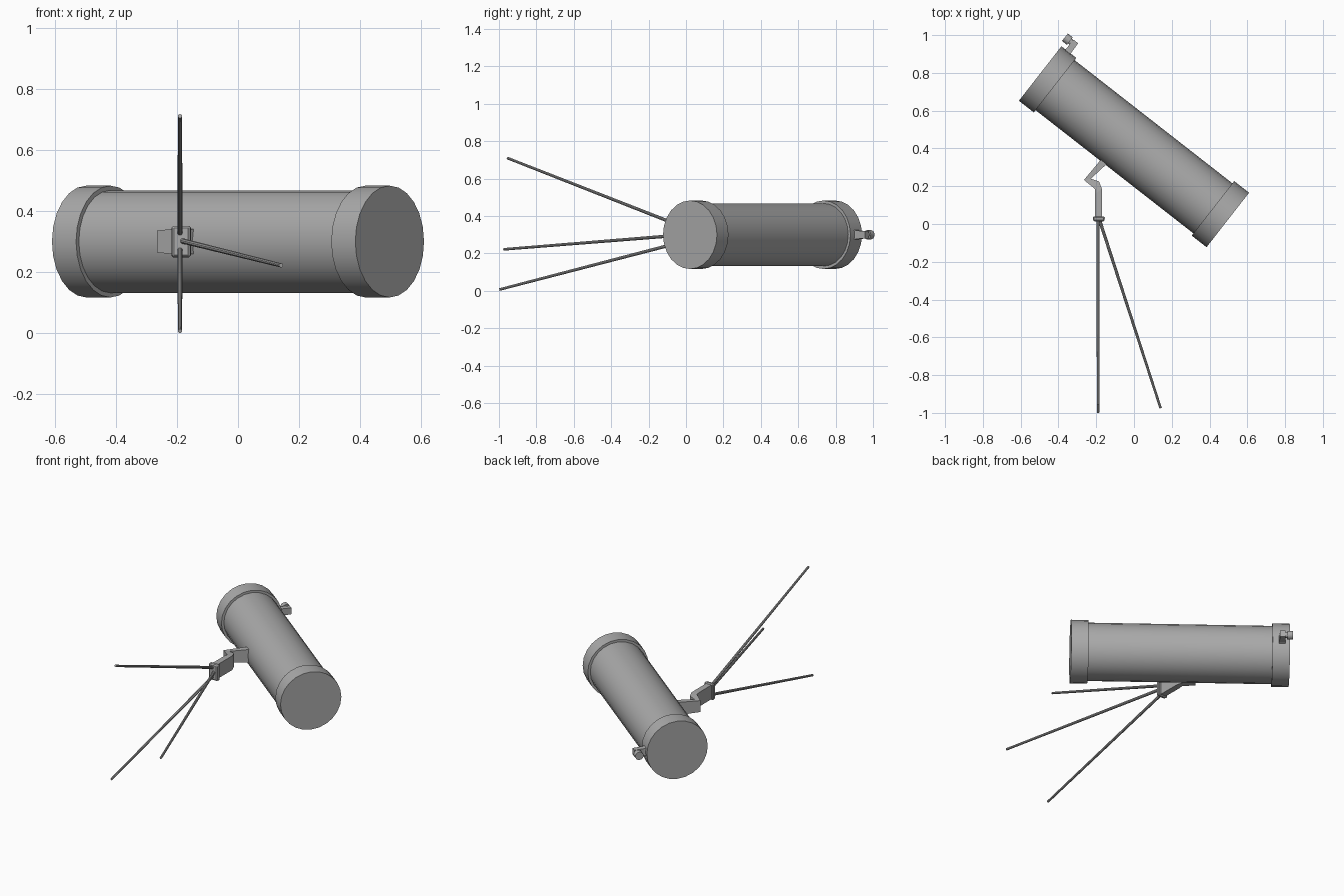
import bpy, bmesh
from math import radians
from mathutils import Matrix, Vector

cube = bpy.data.objects.get("Cube")
if cube:
    bpy.data.objects.remove(cube, do_unlink=True)

grey = bpy.data.materials.new("mid grey")
grey.use_nodes = True
grey.diffuse_color = (0.4, 0.4, 0.4, 1)
grey.node_tree.nodes["Principled BSDF"].inputs["Base Color"].default_value = (0.4, 0.4, 0.4, 1)

MID = 0.30  # height of the tube axis
along = Vector((0.788, -0.615, 0)).normalized()
side = Vector((-along.y, along.x, 0))
origin = Vector((0, 0.409, MID))


def place(t, u, z=0):
    """Point given along the tube axis, sideways from it and in height."""
    return origin + along * t + side * u + Vector((0, 0, z))


def finish(name, bm, smooth=True):
    bmesh.ops.recalc_face_normals(bm, faces=bm.faces)
    mesh = bpy.data.meshes.new(name)
    bm.to_mesh(mesh)
    bm.free()
    mesh.materials.append(grey)
    obj = bpy.data.objects.new(name, mesh)
    bpy.context.collection.objects.link(obj)
    if smooth:
        bpy.ops.object.select_all(action='DESELECT')
        obj.select_set(True)
        bpy.context.view_layer.objects.active = obj
        bpy.ops.object.shade_smooth_by_angle(angle=radians(35))
    return obj


def rod(name, a, b, r1, r2=None, sides=24):
    """Closed cylinder or cone between two points."""
    a, b = Vector(a), Vector(b)
    turn = (b - a).to_track_quat('Z', 'Y').to_matrix().to_4x4()
    bm = bmesh.new()
    bmesh.ops.create_cone(bm, cap_ends=True, segments=sides, radius1=r1,
                          radius2=r1 if r2 is None else r2, depth=(b - a).length,
                          matrix=Matrix.Translation((a + b) / 2) @ turn)
    return finish(name, bm)


def loft(name, stations, bevel=0.0):
    """Box-section bar through stations of (left point, right point, half height)."""
    bm = bmesh.new()
    rings = []
    for left, right, h in stations:
        corners = [(left, -h), (right, -h), (right, h), (left, h)]
        rings.append([bm.verts.new((p[0], p[1], MID + z)) for p, z in corners])
    for a, b in zip(rings, rings[1:]):
        for i in range(4):
            j = (i + 1) % 4
            bm.faces.new((a[i], a[j], b[j], b[i]))
    bm.faces.new(rings[0])
    bm.faces.new(rings[-1])
    if bevel:
        bmesh.ops.bevel(bm, geom=bm.edges[:], offset=bevel, segments=1, affect='EDGES')
    return finish(name, bm, smooth=False)


# Main tube with a wider collar at each end
rod("tube", place(-0.6, 0), place(0.6, 0), 0.168)
rod("rear_collar", place(-0.63, 0), place(-0.53, 0), 0.183)
rod("front_collar", place(0.53, 0), place(0.63, 0), 0.183)

# Eyepiece: flared stem, crossbar and knob
loft("eyepiece_stem", [
    (place(-0.606, 0.165), place(-0.564, 0.165), 0.03),
    (place(-0.602, 0.192), place(-0.568, 0.192), 0.022),
    (place(-0.602, 0.25), place(-0.57, 0.25), 0.02)])
rod("eyepiece_bar", place(-0.575, 0.232), place(-0.62, 0.232), 0.016, sides=12)
rod("eyepiece_knob", place(-0.612, 0.232), place(-0.645, 0.232), 0.025, sides=16)

# Bent arm joining the tube to the tripod
loft("mount_arm", [
    ((-0.155, 0.365), (-0.118, 0.342), 0.042),
    ((-0.265, 0.233), (-0.228, 0.24), 0.036),
    ((-0.206, 0.185), (-0.186, 0.226), 0.042),
    ((-0.206, 0.16), (-0.169, 0.185), 0.045),
    ((-0.206, 0.03), (-0.169, 0.03), 0.045)])
loft("tripod_hub", [
    ((-0.219, 0.04), (-0.153, 0.04), 0.052),
    ((-0.215, 0.014), (-0.157, 0.014), 0.05)], bevel=0.006)

# Three slim tripod legs spreading from the hub
legs = {
    "upper_leg": ((-0.19, 0.02, 0.328), (-0.19, -0.957, 0.711)),
    "lower_leg": ((-0.19, 0.02, 0.272), (-0.19, -0.998, 0.007)),
    "side_leg": ((-0.182, 0.02, 0.302), (0.141, -0.975, 0.222)),
}
for name, (top, foot) in legs.items():
    rod(name, top, foot, 0.009, 0.007, sides=10)
